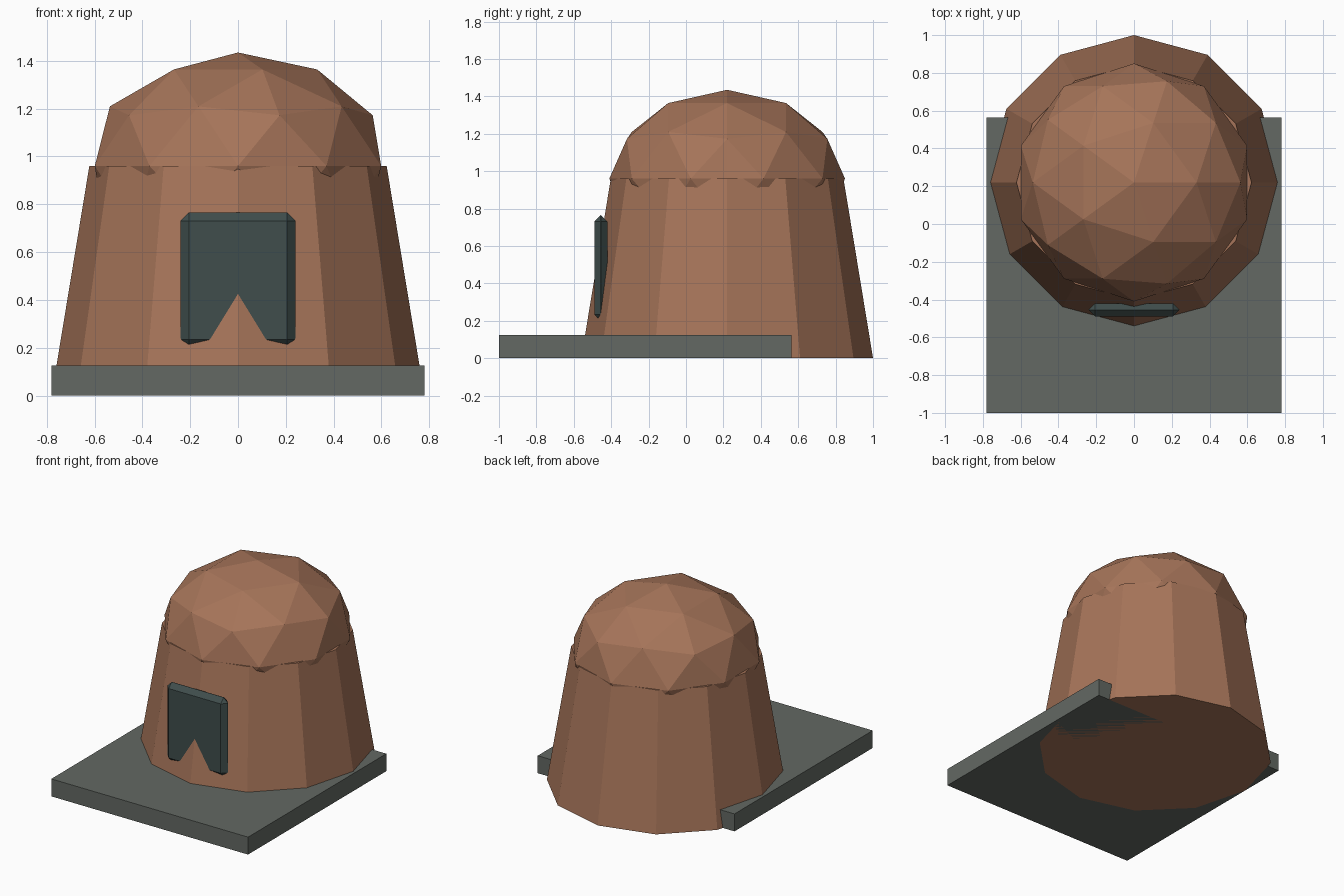
import bpy

if "Cube" in bpy.data.objects:
    bpy.data.objects.remove(bpy.data.objects["Cube"])


def material(name, rgb):
    m = bpy.data.materials.new(name)
    m.diffuse_color = (*rgb, 1)
    m.use_nodes = True
    m.node_tree.nodes["Principled BSDF"].inputs["Base Color"].default_value = m.diffuse_color
    return m


clay = material("clay", (0.38, 0.175, 0.10))
stone = material("stone", (0.125, 0.14, 0.125))
slate = material("slate", (0.05, 0.075, 0.072))


def finish(name, mat):
    ob = bpy.context.object
    ob.name = name
    ob.data.materials.append(mat)
    bpy.ops.object.transform_apply(location=False, rotation=False, scale=True)
    return ob


def box(name, lo, hi, mat):
    bpy.ops.mesh.primitive_cube_add(size=1, location=[(a + b) / 2 for a, b in zip(lo, hi)])
    bpy.context.object.scale = [b - a for a, b in zip(lo, hi)]
    return finish(name, mat)


CENTRE_Y = 0.22

# Ground slab
box("base_slab", (-0.78, -1, 0), (0.78, 0.565, 0.125), stone)

# Tapered twelve-sided wall
bpy.ops.mesh.primitive_cone_add(vertices=12, radius1=0.78, radius2=0.622, depth=0.96,
                                location=(0, CENTRE_Y, 0.48))
finish("hut_wall", clay)

# Faceted, flattened dome whose lower half sinks into the wall
bpy.ops.mesh.primitive_ico_sphere_add(subdivisions=2, radius=1, location=(0, CENTRE_Y, 0.96))
bpy.context.object.scale = (0.63, 0.63, 0.475)
finish("dome_roof", clay)

# Chamfered door panel, its foot cutting into the sloping wall
door = box("door_panel", (-0.24, -0.49, 0.20), (0.24, -0.42, 0.765), slate)
bevel = door.modifiers.new("chamfer", "BEVEL")
bevel.width = 0.034
bevel.segments = 1
